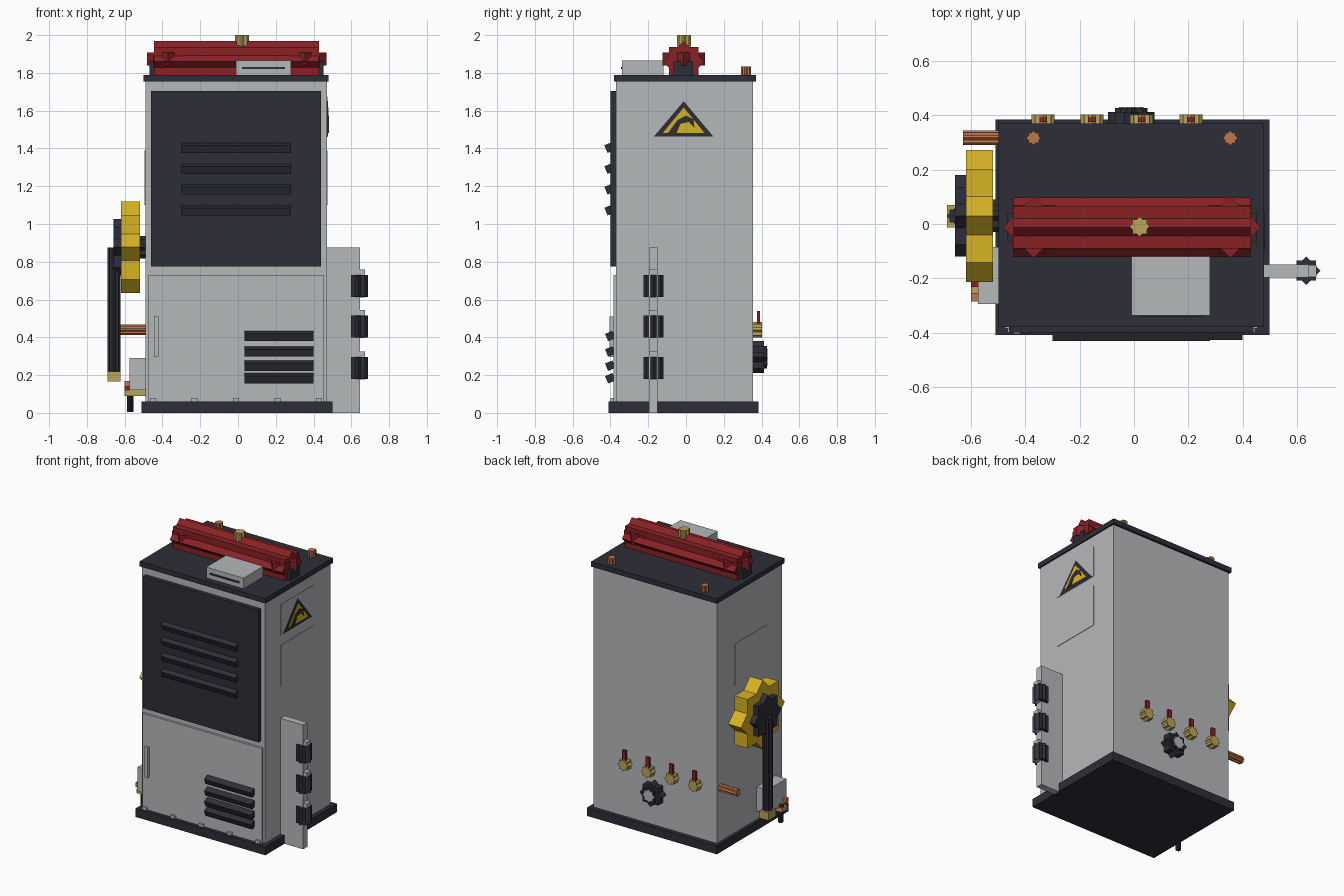
import bpy, bmesh, math
from mathutils import Matrix

if "Cube" in bpy.data.objects:
    bpy.data.objects.remove(bpy.data.objects["Cube"])


def material(name, rgb):
    m = bpy.data.materials.new(name)
    m.diffuse_color = (*rgb, 1)
    m.use_nodes = True
    m.node_tree.nodes["Principled BSDF"].inputs["Base Color"].default_value = m.diffuse_color
    return m


GREY = material("light grey", (0.46, 0.48, 0.49))
DARK = material("charcoal", (0.027, 0.028, 0.039))
RED = material("red", (0.25, 0.015, 0.018))
YELLOW = material("yellow", (0.68, 0.45, 0.018))
BRASS = material("brass", (0.50, 0.37, 0.10))
COPPER = material("copper", (0.53, 0.19, 0.065))


def finish(name, bm, mat):
    bmesh.ops.recalc_face_normals(bm, faces=bm.faces)
    me = bpy.data.meshes.new(name)
    bm.to_mesh(me)
    bm.free()
    me.materials.append(mat)
    ob = bpy.data.objects.new(name, me)
    bpy.context.collection.objects.link(ob)
    return ob


def box(name, mat, x, y, z, tilt=0):
    """Box from (min, max) ranges, optionally tilted about its own x axis."""
    bm = bmesh.new()
    bmesh.ops.create_cube(bm, size=1)
    size = [r[1] - r[0] for r in (x, y, z)]
    mid = [(r[0] + r[1]) / 2 for r in (x, y, z)]
    bm.transform(Matrix.Translation(mid) @ Matrix.Rotation(tilt, 4, 'X')
                 @ Matrix.Diagonal((*size, 1)))
    return finish(name, bm, mat)


def prism(name, mat, axis, outline, lo, hi):
    """Extrude a 2D outline along axis; outline uses the other two axes in order."""
    bm = bmesh.new()

    def point(p, t):
        return {'X': (t, *p), 'Y': (p[0], t, p[1]), 'Z': (*p, t)}[axis]
    face = bm.faces.new([bm.verts.new(point(p, lo)) for p in outline])
    ext = bmesh.ops.extrude_face_region(bm, geom=[face])
    delta = [0, 0, 0]
    delta['XYZ'.index(axis)] = hi - lo
    bmesh.ops.translate(bm, vec=delta,
                        verts=[v for v in ext['geom'] if isinstance(v, bmesh.types.BMVert)])
    return finish(name, bm, mat)


def star(name, mat, axis, centre, r, lo, hi):
    """Eight-pointed prism, the outline of two crossed squares."""
    pts = []
    for i in range(16):
        q = r if i % 2 == 0 else r * 0.765
        a = i * math.pi / 8
        pts.append((centre[0] + q * math.cos(a), centre[1] + q * math.sin(a)))
    return prism(name, mat, axis, pts, lo, hi)


# Cabinet shell
box("cabinet_body", GREY, (-0.49, 0.47), (-0.37, 0.355), (0.05, 1.77))
box("base_plinth", DARK, (-0.51, 0.50), (-0.41, 0.385), (0, 0.06))
box("top_plate", DARK, (-0.50, 0.48), (-0.38, 0.37), (1.755, 1.79))

# Front panels and slats
box("upper_panel", DARK, (-0.46, 0.44), (-0.40, -0.37), (0.775, 1.705))
box("lower_panel", GREY, (-0.475, 0.455), (-0.385, -0.37), (0.06, 0.73))
box("door_handle", GREY, (-0.445, -0.42), (-0.405, -0.385), (0.295, 0.51))
for z in (1.403, 1.292, 1.183, 1.072):
    box("upper_slat", DARK, (-0.30, 0.28), (-0.425, -0.39), (z - 0.022, z + 0.022), math.radians(22.5))
for z in (0.407, 0.325, 0.25, 0.183):
    box("lower_slat", DARK, (0.035, 0.40), (-0.422, -0.38), (z - 0.021, z + 0.021), math.radians(22.5))
for i in range(5):
    x = -0.45 + 0.22 * i
    box("base_bolt", GREY, (x - 0.016, x + 0.016), (-0.40, -0.37), (0.055, 0.08))

# Hinged flap on the right
box("side_flap", GREY, (0.47, 0.645), (-0.197, -0.15), (0, 0.875))
for z in (0.672, 0.457, 0.237):
    box("hinge_leaf", GREY, (0.64, 0.672), (-0.195, -0.152), (z - 0.06, z + 0.088))
    star("hinge_barrel", DARK, 'Z', (0.635, -0.172), 0.052, z - 0.058, z + 0.058)

# Label plates on the sides, warning sign on the right
box("label_plate_right", GREY, (0.468, 0.473), (-0.20, 0.163), (1.10, 1.39))
box("label_plate_left", GREY, (-0.494, -0.488), (-0.20, 0.163), (1.10, 1.39))
box("sign_plate", GREY, (0.468, 0.473), (-0.20, 0.163), (1.46, 1.675))
prism("sign_triangle", DARK, 'X', [(-0.17, 1.463), (0.145, 1.463), (-0.012, 1.65)], 0.47, 0.476)
prism("sign_field", YELLOW, 'X', [(-0.122, 1.483), (0.097, 1.483), (-0.012, 1.617)], 0.472, 0.479)
prism("sign_bolt", DARK, 'X', [(-0.095, 1.482), (-0.05, 1.482), (-0.03, 1.53), (0.015, 1.54),
                               (0.045, 1.51), (0.04, 1.555), (0.0, 1.575), (-0.045, 1.55)], 0.474, 0.482)

# Handwheel with crank on the left
star("wheel_hub", DARK, 'X', (0.03, 0.877), 0.06, -0.53, -0.48)
star("hand_wheel", YELLOW, 'X', (0.03, 0.877), 0.243, -0.62, -0.52)
star("wheel_knob", DARK, 'X', (0.03, 0.877), 0.15, -0.66, -0.62)
star("crank_rod", DARK, 'Z', (-0.656, 0.03), 0.034, 0.22, 0.875)
box("rod_end", BRASS, (-0.69, -0.622), (-0.013, 0.07), (0.165, 0.22))

# Left side fittings
star("side_pipe", COPPER, 'X', (0.318, 0.44), 0.027, -0.63, -0.48)
box("side_box", GREY, (-0.575, -0.48), (-0.295, -0.085), (0.12, 0.29))
box("drain_fitting", BRASS, (-0.60, -0.48), (-0.27, -0.21), (0.09, 0.12))
star("drain_pipe", DARK, 'Z', (-0.57, -0.24), 0.017, 0.005, 0.09)
box("copper_stub", COPPER, (-0.60, -0.57), (-0.285, -0.255), (0.14, 0.17))
box("drain_lever", RED, (-0.60, -0.57), (-0.232, -0.212), (0.115, 0.14))

# Valves and round knob on the back
for x in (-0.335, -0.155, 0.028, 0.21):
    star("back_valve", BRASS, 'Y', (x, 0.44), 0.042, 0.35, 0.403)
    box("valve_lever", RED, (x - 0.014, x + 0.014), (0.376, 0.392), (0.47, 0.54))
star("back_knob", DARK, 'Y', (-0.01, 0.295), 0.085, 0.35, 0.412)
star("back_knob_face", DARK, 'Y', (-0.01, 0.295), 0.06, 0.41, 0.428)
star("back_knob_cap", GREY, 'Y', (-0.01, 0.295), 0.045, 0.425, 0.431)

# Red manifold on the top
star("manifold", RED, 'X', (-0.012, 1.86), 0.11, -0.445, 0.43)
for x, s in ((-0.37, -1), (0.355, 1)):
    star("manifold_collar", RED, 'Z', (x, -0.012), 0.113, 1.84, 1.908)
    box("manifold_foot", DARK, sorted((x + s * 0.04, x + s * 0.098)), (-0.065, 0.038), (1.785, 1.86))
    star("top_stub", COPPER, 'Z', (x, 0.317), 0.027, 1.785, 1.835)
star("manifold_cap", BRASS, 'Z', (0.021, -0.01), 0.037, 1.94, 2.0)

# Control box on the top
box("control_box", GREY, (-0.01, 0.28), (-0.338, -0.12), (1.785, 1.865))
box("control_slot", DARK, (0.02, 0.25), (-0.343, -0.336), (1.82, 1.832))
